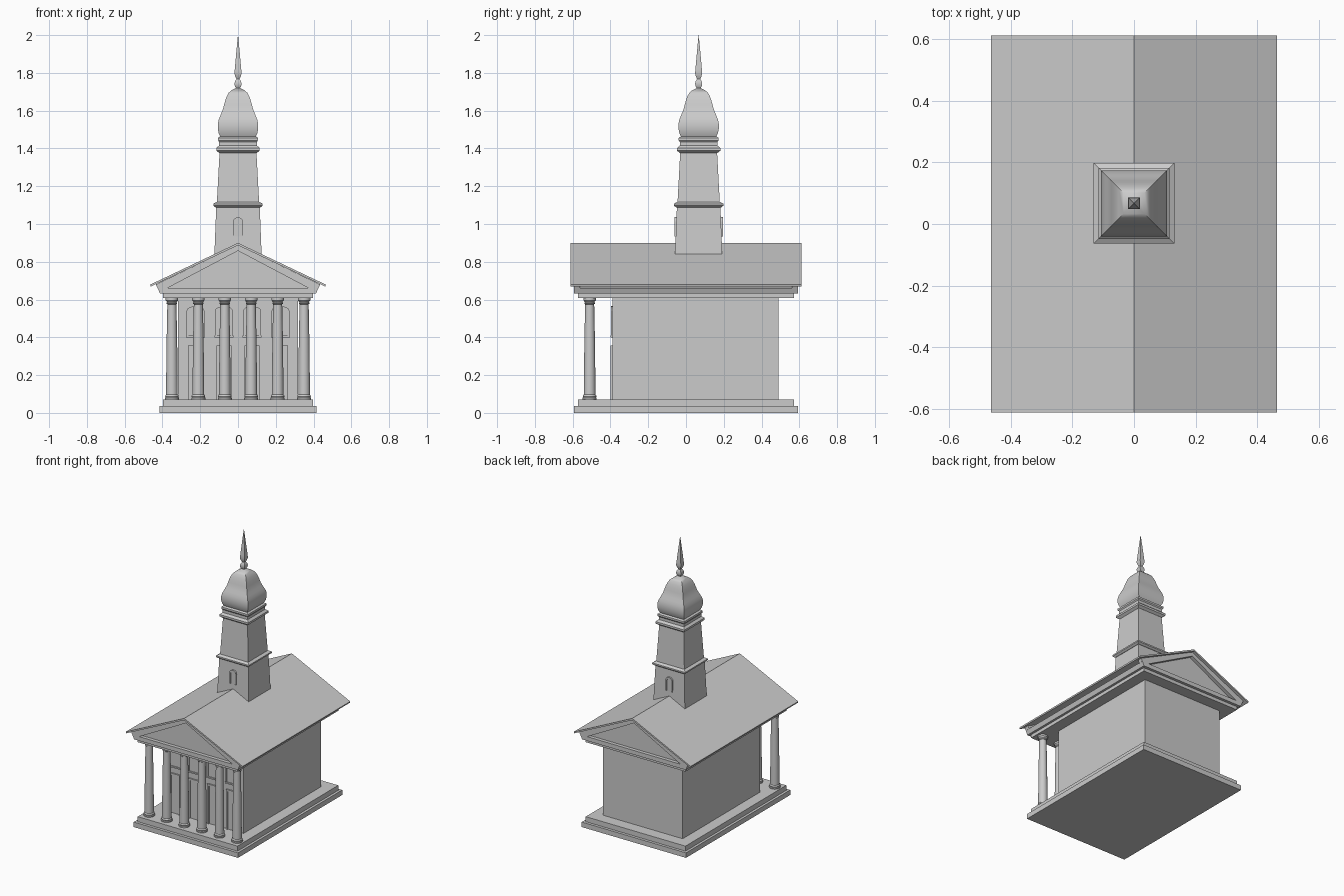
import bpy, bmesh, math

if "Cube" in bpy.data.objects:
    bpy.data.objects.remove(bpy.data.objects["Cube"])

TOWER_Y = 0.067


def finish(name, bm, smooth=None):
    bmesh.ops.recalc_face_normals(bm, faces=bm.faces[:])
    me = bpy.data.meshes.new(name)
    bm.to_mesh(me)
    bm.free()
    ob = bpy.data.objects.new(name, me)
    bpy.context.collection.objects.link(ob)
    if smooth:
        bpy.ops.object.select_all(action='DESELECT')
        bpy.context.view_layer.objects.active = ob
        ob.select_set(True)
        bpy.ops.object.shade_smooth_by_angle(angle=math.radians(smooth))
    return ob


def prism(name, pts, y0, y1):
    """Extrude an (x, z) outline along y."""
    bm = bmesh.new()
    f = bm.faces.new([bm.verts.new((x, y0, z)) for x, z in pts])
    ext = bmesh.ops.extrude_face_region(bm, geom=[f])
    for v in ext['geom']:
        if isinstance(v, bmesh.types.BMVert):
            v.co.y = y1
    return finish(name, bm)


def box(name, hx, y0, y1, z0, z1):
    return prism(name, [(-hx, z0), (hx, z0), (hx, z1), (-hx, z1)], y0, y1)


def lathe(name, profile, n, x=0, y=0, smooth=None):
    """Stack n-sided rings of (half width, z); n = 4 gives a square plan."""
    k, ph = (math.sqrt(2), math.pi / 4) if n == 4 else (1, 0)
    bm = bmesh.new()
    rings = [[bm.verts.new((x + r * k * math.cos(ph + 2 * math.pi * i / n),
                            y + r * k * math.sin(ph + 2 * math.pi * i / n), z))
              for i in range(n)] for r, z in profile]
    for a, b in zip(rings, rings[1:]):
        for i in range(n):
            j = (i + 1) % n
            bm.faces.new((a[i], a[j], b[j], b[i]))
    bm.faces.new(rings[0])
    bm.faces.new(rings[-1])
    return finish(name, bm, smooth)


def arch(x, hw, z0, z1, rise, n=8):
    """Outline of an opening with a curved head, from bottom left to bottom right."""
    head = [(x - hw * math.cos(math.pi * i / n),
             z1 - rise + rise * math.sin(math.pi * i / n)) for i in range(n + 1)]
    return [(x - hw, z0)] + head + [(x + hw, z0)]


def arched_window(name, x, hw, z0, z1, rise, t, wall, out):
    """Frame and pane standing proud of a wall; out is the y direction outwards."""
    inner = arch(x, hw - t, z0, z1 - t, max(rise - t * 0.5, 0.005))
    prism(name + "_frame", arch(x, hw, z0, z1, rise) + inner[::-1],
          wall - out * 0.02, wall + out * 0.008)
    prism(name + "_pane", inner, wall - out * 0.02, wall + out * 0.002)


# stepped base
box("base_step_lower", 0.415, -0.593, 0.593, 0, 0.036)
box("base_step_upper", 0.397, -0.573, 0.573, 0.036, 0.072)

# hall
box("hall_walls", 0.317, -0.39, 0.49, 0.072, 0.61)

# front columns
COLUMN = [(0.037, 0.072), (0.037, 0.08), (0.034, 0.083), (0.036, 0.088), (0.034, 0.094),
          (0.031, 0.097), (0.030, 0.2), (0.028, 0.38), (0.024, 0.575), (0.028, 0.578),
          (0.028, 0.584), (0.025, 0.586), (0.033, 0.596), (0.033, 0.61)]
for i in range(6):
    lathe(f"column_{i + 1}", COLUMN, 20, -0.35 + 0.14 * i, -0.51, smooth=35)

# windows and doors of the front wall
for i, x in enumerate((-0.225, -0.075, 0.075, 0.225)):
    arched_window(f"front_window_{i + 1}", x, 0.047, 0.41, 0.565, 0.025, 0.01, -0.39, -1)
    prism(f"window_sill_{i + 1}", [(x - 0.05, 0.4), (x + 0.05, 0.4),
                                   (x + 0.05, 0.41), (x - 0.05, 0.41)], -0.4, -0.38)
    inner = [(x - 0.028, 0.072), (x - 0.028, 0.345), (x + 0.028, 0.345), (x + 0.028, 0.072)]
    outer = [(x - 0.04, 0.072), (x - 0.04, 0.358), (x + 0.04, 0.358), (x + 0.04, 0.072)]
    prism(f"door_frame_{i + 1}", outer + inner[::-1], -0.4, -0.38)
    prism(f"door_{i + 1}", inner, -0.393, -0.38)

# entablature and cornice
box("entablature", 0.397, -0.573, 0.573, 0.608, 0.632)
prism("cornice", [(-0.413, 0.632), (0.413, 0.632), (0.426, 0.662), (-0.426, 0.662)],
      -0.593, 0.593)

# gable with raised raking borders at both ends
prism("gable_core", [(-0.42, 0.66), (0.42, 0.66), (0, 0.875)], -0.568, 0.568)
for end, s in (("front", -1), ("back", 1)):
    for side, m in (("left", -1), ("right", 1)):
        prism(f"{end}_{side}_rake",
              [(m * x, z) for x, z in ((0.426, 0.66), (0.435, 0.68), (0, 0.888),
                                       (0, 0.858), (0.375, 0.66))],
              s * 0.56, s * 0.593)

# roof sheet
prism("roof", [(0, 0.9), (0.465, 0.679), (0.462, 0.669), (0, 0.887),
               (-0.462, 0.669), (-0.465, 0.679)], -0.612, 0.612)

# square tower
lathe("tower_lower_stage", [(0.125, 0.838), (0.115, 1.095)], 4, y=TOWER_Y)
lathe("tower_lower_cornice", [(0.118, 1.087), (0.131, 1.097), (0.131, 1.107), (0.114, 1.117)],
      4, y=TOWER_Y)
lathe("tower_upper_stage", [(0.112, 1.11), (0.097, 1.39)], 4, y=TOWER_Y)
lathe("tower_upper_cornice", [(0.098, 1.375), (0.115, 1.388), (0.115, 1.402), (0.104, 1.412),
                              (0.100, 1.415), (0.100, 1.435), (0.106, 1.443), (0.106, 1.456),
                              (0.095, 1.463)], 4, y=TOWER_Y)
arched_window("tower_front_window", 0, 0.026, 0.935, 1.036, 0.024, 0.009, TOWER_Y - 0.121, -1)
arched_window("tower_back_window", 0, 0.026, 0.935, 1.036, 0.024, 0.009, TOWER_Y + 0.121, 1)

# bell-shaped dome
lathe("dome", [(0.092, 1.46), (0.102, 1.48), (0.107, 1.505), (0.107, 1.53), (0.102, 1.553),
               (0.094, 1.573), (0.086, 1.592), (0.079, 1.61), (0.074, 1.63), (0.068, 1.652),
               (0.060, 1.675), (0.049, 1.695), (0.034, 1.708), (0.016, 1.717), (0.006, 1.722)],
      4, y=TOWER_Y, smooth=40)

# finial knob and spire
lathe("finial_knob", [(0.008, 1.715), (0.016, 1.728), (0.019, 1.742), (0.016, 1.756),
                      (0.008, 1.768)], 4, y=TOWER_Y, smooth=40)
lathe("spire", [(0.007, 1.765), (0.014, 1.78), (0.019, 1.797), (0.017, 1.82), (0.009, 1.91),
                (0.0005, 2.0)], 4, y=TOWER_Y, smooth=40)
